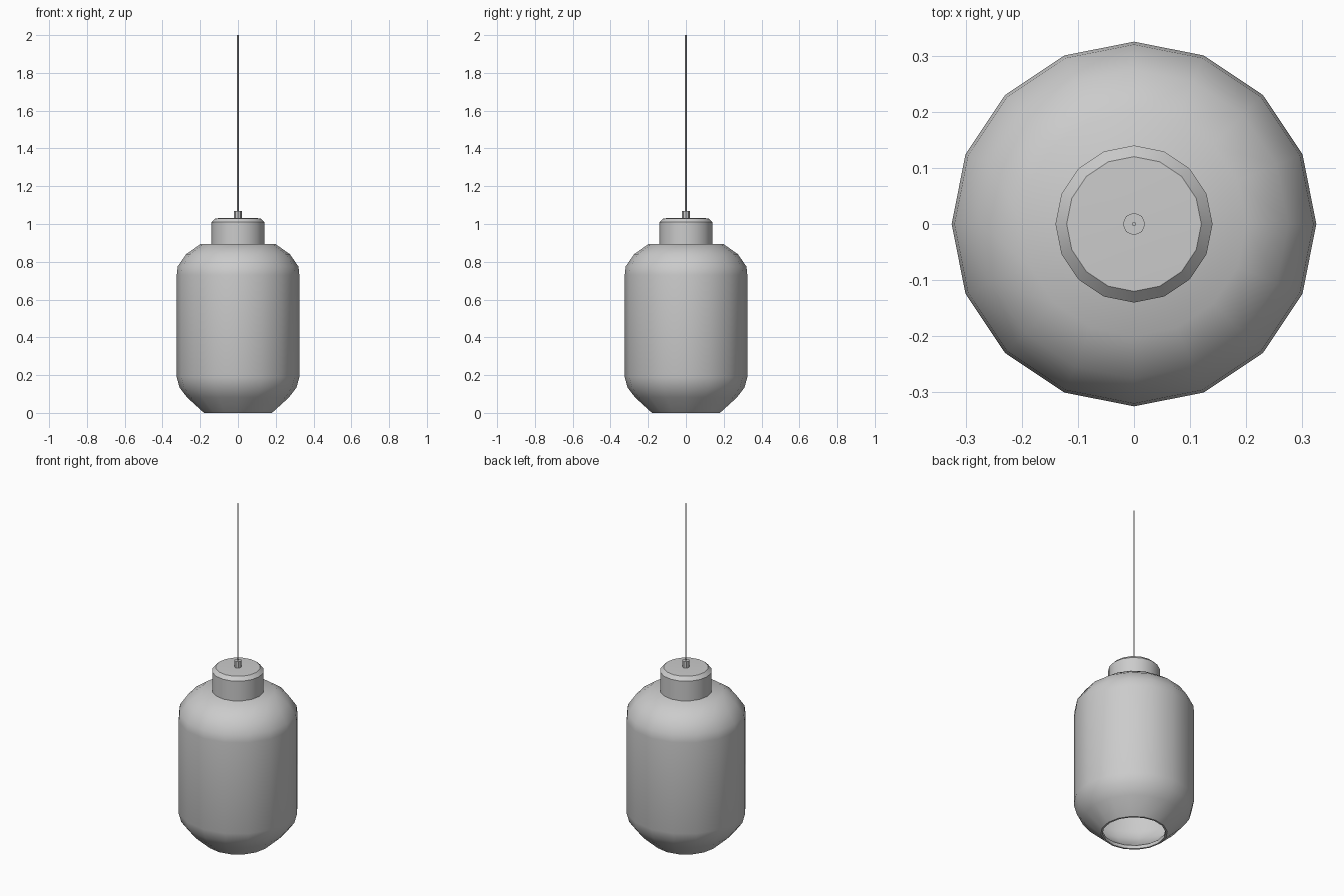
import bpy, math

if "Cube" in bpy.data.objects:
    bpy.data.objects.remove(bpy.data.objects["Cube"])

grey = bpy.data.materials.new("light_grey")
grey.diffuse_color = (0.6, 0.6, 0.6, 1)
grey.use_nodes = True
grey.node_tree.nodes["Principled BSDF"].inputs["Base Color"].default_value = grey.diffuse_color


def lathe(name, profile, sides):
    """Revolve (radius, z) points around z; radius 0 makes a pole."""
    verts, rings, faces = [], [], []
    for r, z in profile:
        n = 1 if r == 0 else sides
        rings.append(list(range(len(verts), len(verts) + n)))
        for i in range(n):
            a = 2 * math.pi * i / sides
            verts.append((r * math.cos(a), r * math.sin(a), z))
    for low, high in zip(rings, rings[1:]):
        for i in range(sides):
            j = (i + 1) % sides
            quad = [low[i % len(low)], low[j % len(low)],
                    high[j % len(high)], high[i % len(high)]]
            faces.append(list(dict.fromkeys(quad)))
    mesh = bpy.data.meshes.new(name)
    mesh.from_pydata(verts, [], faces)
    mesh.materials.append(grey)
    ob = bpy.data.objects.new(name, mesh)
    bpy.context.collection.objects.link(ob)
    bpy.ops.object.select_all(action='DESELECT')
    ob.select_set(True)
    bpy.context.view_layer.objects.active = ob
    bpy.ops.object.shade_smooth_by_angle(angle=math.radians(40))
    return ob


# hollow shade, open at the bottom: inner wall down, then outer wall up
lathe("shade", [
    (0, 0.88), (0.195, 0.88), (0.268, 0.832), (0.311, 0.767), (0.316, 0.73),
    (0.316, 0.19), (0.302, 0.14), (0.262, 0.09), (0.17, 0.02), (0.17, 0.0),
    (0.18, 0.0), (0.27, 0.082), (0.31, 0.135), (0.325, 0.19),
    (0.325, 0.73), (0.32, 0.775), (0.275, 0.84), (0.2, 0.893), (0, 0.893)], 16)

# cap
lathe("cap", [(0, 0.89), (0.14, 0.89), (0.14, 1.01), (0.12, 1.03),
              (0.06, 1.032), (0, 1.032)], 16)

# cord grip and cord
lathe("cord_grip", [(0, 1.02), (0.02, 1.02), (0.02, 1.07), (0, 1.07)], 8)
lathe("cord", [(0, 1.06), (0.004, 1.06), (0.004, 2.0), (0, 2.0)], 8)
